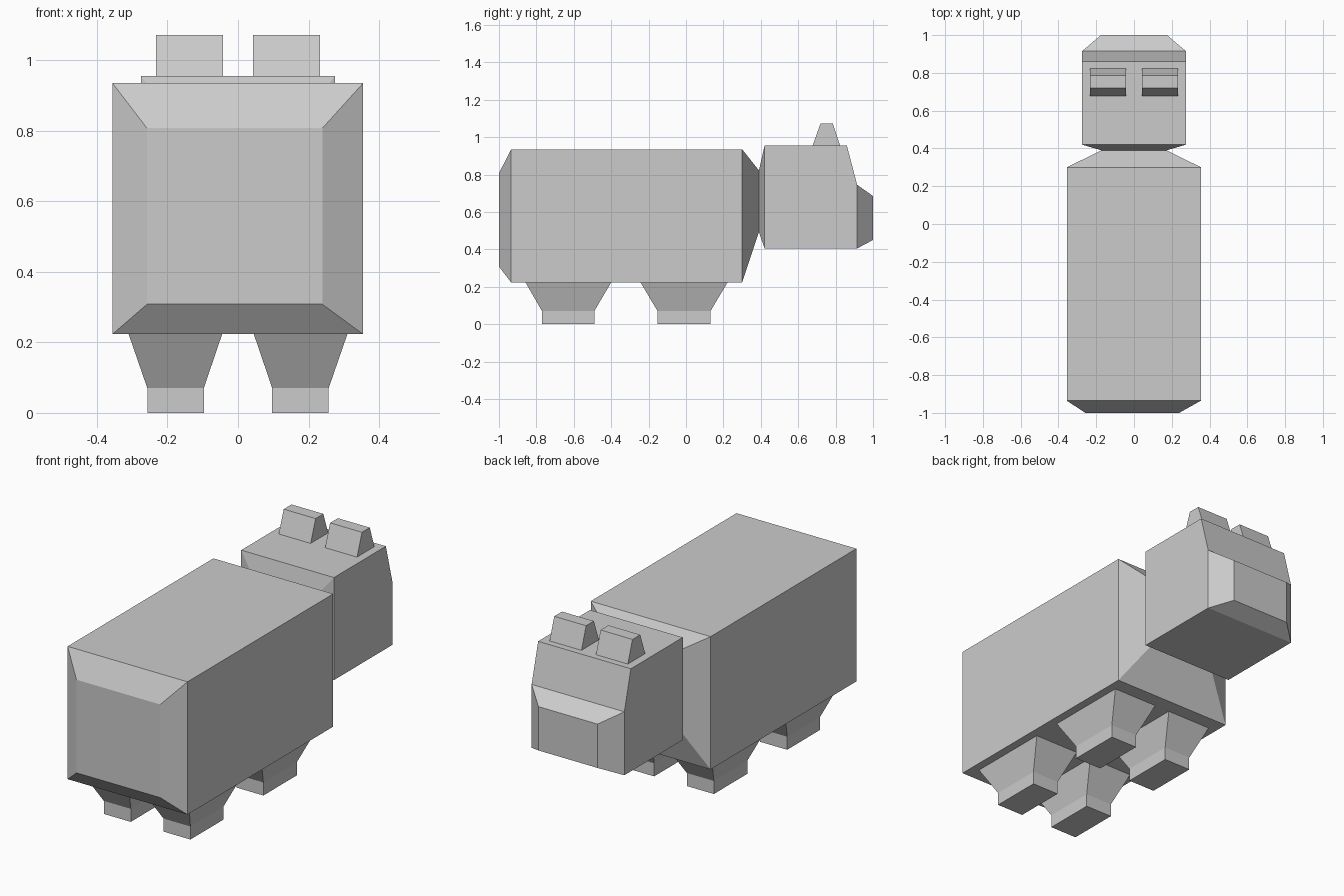
import bpy
import bmesh

if "Cube" in bpy.data.objects:
    bpy.data.objects.remove(bpy.data.objects["Cube"])


def loft(name, axis, sections):
    """Skin rectangles (position, u0, u1, v0, v1) along y (u=x, v=z) or z (u=x, v=y)."""
    bm = bmesh.new()
    rings = []
    for p, u0, u1, v0, v1 in sections:
        corners = [(u0, v0), (u1, v0), (u1, v1), (u0, v1)]
        rings.append([bm.verts.new((u, p, v) if axis == 'y' else (u, v, p)) for u, v in corners])
    for a, b in zip(rings, rings[1:]):
        for i in range(4):
            j = (i + 1) % 4
            bm.faces.new((a[i], a[j], b[j], b[i]))
    bm.faces.new(rings[0])
    bm.faces.new(rings[-1])
    bmesh.ops.recalc_face_normals(bm, faces=bm.faces)
    mesh = bpy.data.meshes.new(name)
    bm.to_mesh(mesh)
    bm.free()
    obj = bpy.data.objects.new(name, mesh)
    bpy.context.collection.objects.link(obj)
    return obj


def mirror_x(obj):
    obj.modifiers.new("mirror", 'MIRROR').use_axis[0] = True


# Body: long box with a bevelled rump and a taper to the neck
loft("body", 'y', [
    (-1.0, -0.258, 0.239, 0.308, 0.807),
    (-0.935, -0.356, 0.355, 0.223, 0.935),
    (0.30, -0.356, 0.355, 0.223, 0.935),
    (0.39, -0.172, 0.172, 0.492, 0.822),
])

# Head: neck taper, boxy skull, sloped brow and bevelled muzzle
loft("head", 'y', [
    (0.39, -0.172, 0.172, 0.492, 0.822),
    (0.42, -0.275, 0.275, 0.405, 0.955),
    (0.86, -0.275, 0.275, 0.405, 0.955),
    (0.915, -0.275, 0.275, 0.405, 0.745),
    (1.0, -0.175, 0.175, 0.45, 0.685),
])

# Ears
mirror_x(loft("ears", 'z', [
    (0.95, 0.043, 0.232, 0.675, 0.826),
    (1.072, 0.043, 0.232, 0.719, 0.785),
]))

# Legs: flared thigh over a straight foot
for name, top, foot in (("rear_legs", (-0.858, -0.40), (-0.77, -0.49)),
                        ("front_legs", (-0.243, 0.222), (-0.152, 0.131))):
    mirror_x(loft(name, 'z', [
        (0.0, 0.097, 0.257, *foot),
        (0.07, 0.097, 0.257, *foot),
        (0.223, 0.045, 0.31, *top),
    ]))
